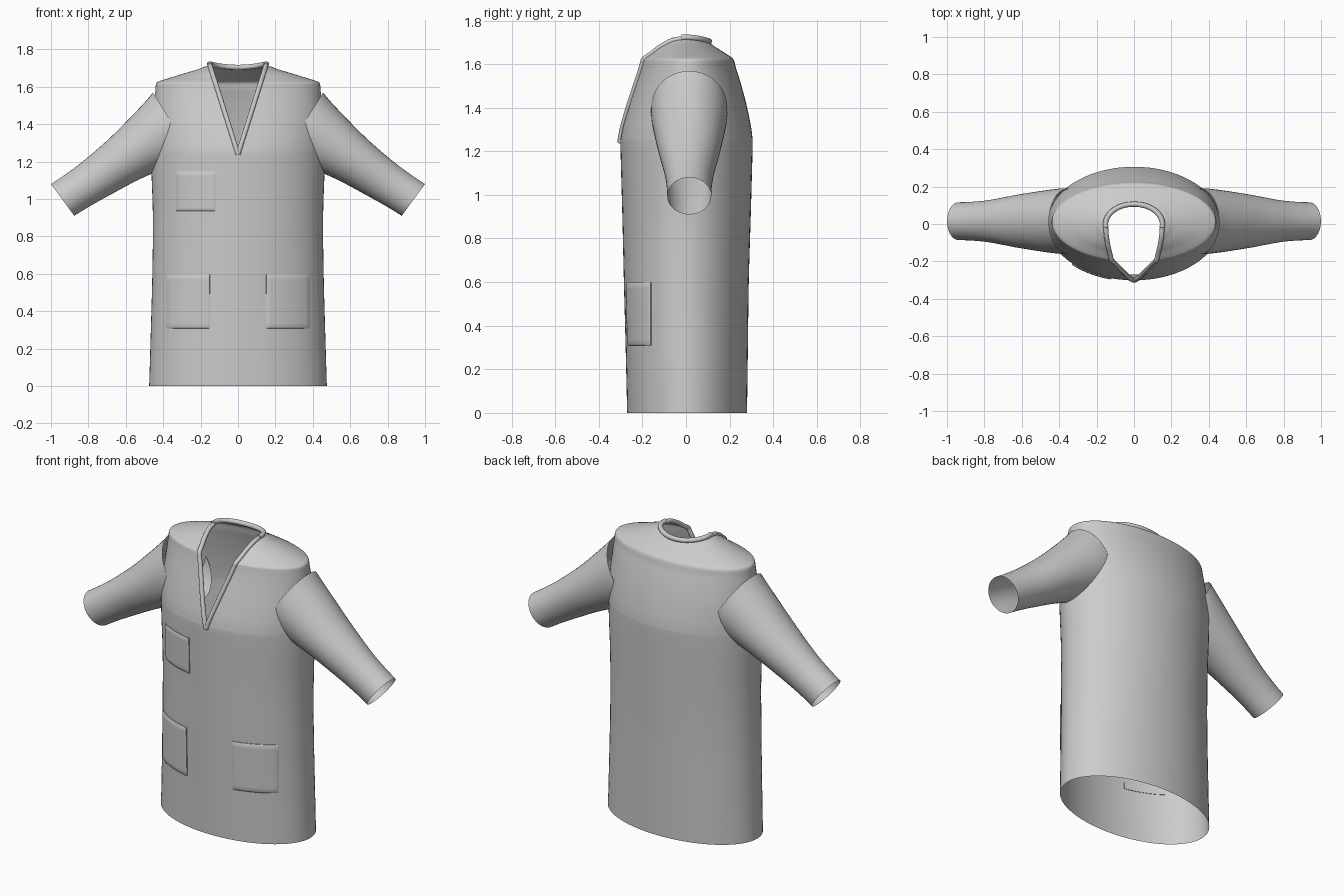
import bpy, bmesh, math
from mathutils import Vector

if "Cube" in bpy.data.objects:
    bpy.data.objects.remove(bpy.data.objects["Cube"])


def spline(keys, sub):
    """Catmull-Rom interpolation of tuples."""
    out = []
    for i in range(len(keys) - 1):
        p1, p2 = keys[i], keys[i + 1]
        p0 = keys[i - 1] if i else p1
        p3 = keys[i + 2] if i + 2 < len(keys) else p2
        for s in range(sub):
            t = s / sub
            out.append(tuple(
                0.5 * (2 * b + (c - a) * t + (2 * a - 5 * b + 4 * c - d) * t * t
                       + (3 * b - a - 3 * c + d) * t ** 3)
                for a, b, c, d in zip(p0, p1, p2, p3)))
    out.append(tuple(keys[-1]))
    return out


def finish(obj, angle=40):
    bpy.ops.object.select_all(action='DESELECT')
    obj.select_set(True)
    bpy.context.view_layer.objects.active = obj
    if obj.type != 'MESH':
        bpy.ops.object.convert(target='MESH')
    bpy.ops.object.shade_smooth_by_angle(angle=math.radians(angle))


def grid_object(name, rows, angle=40):
    """Skin a list of equal-length point rows."""
    bm = bmesh.new()
    vs = [[bm.verts.new(p) for p in row] for row in rows]
    for r0, r1 in zip(vs, vs[1:]):
        for i in range(len(r0) - 1):
            bm.faces.new((r0[i], r0[i + 1], r1[i + 1], r1[i]))
    bmesh.ops.remove_doubles(bm, verts=bm.verts, dist=1e-5)
    bmesh.ops.recalc_face_normals(bm, faces=bm.faces)
    me = bpy.data.meshes.new(name)
    bm.to_mesh(me)
    bm.free()
    obj = bpy.data.objects.new(name, me)
    bpy.context.collection.objects.link(obj)
    finish(obj, angle)
    return obj


def tube(name, pts, r):
    cu = bpy.data.curves.new(name, 'CURVE')
    cu.dimensions = '3D'
    cu.bevel_depth = r
    cu.bevel_resolution = 3
    cu.use_fill_caps = True
    sp = cu.splines.new('POLY')
    sp.points.add(len(pts) - 1)
    for q, p in zip(sp.points, pts):
        q.co = (*p, 1)
    obj = bpy.data.objects.new(name, cu)
    bpy.context.collection.objects.link(obj)
    finish(obj)


# Torso sections: height, half width, front y, back y
V_TIP, TOP = 1.24, 1.715
profile = spline([
    (0, .475, -.27, .28), (.3, .466, -.277, .284), (.6, .458, -.285, .288),
    (.9, .455, -.292, .297), (1.15, .463, -.299, .304), (V_TIP, .464, -.301, .306),
    (1.27, .464, -.298, .304), (1.32, .463, -.288, .297), (1.42, .458, -.26, .276),
    (1.52, .448, -.229, .249), (1.58, .442, -.212, .23), (1.605, .44, -.206, .224),
    (1.62, .436, -.202, .219), (1.63, .42, -.192, .21), (1.651, .355, -.165, .185),
    (1.672, .287, -.145, .16), (1.692, .22, -.125, .135), (1.705, .185, -.115, .12),
    (TOP, .152, -.11, .106)], 4)

# Torso shell, opened at the front above the V tip
N = 72
rows = []
for z, a, y0, y1 in profile:
    c, b = (y0 + y1) / 2, (y1 - y0) / 2
    w = max(0, .15 * (z - V_TIP) / (TOP - V_TIP))
    th0 = math.asin(min(.99, w / a))
    dip = max(0, (z - 1.63) / (TOP - 1.63)) * .018
    row = []
    for i in range(N + 1):
        th = th0 + (2 * math.pi - 2 * th0) * i / N
        row.append(Vector((a * math.sin(th), c - b * math.cos(th),
                           z - dip * max(0, -math.cos(th)) ** 2)))
    rows.append(row)
grid_object("tunic_body", rows, 50)

# Neckline trims: the V edging and the back collar roll
opening = [r for r in rows if r[0].z >= V_TIP - 1e-6]
edge_r = [r[0] for r in opening]
edge_l = [r[-1] for r in opening]
tube("neck_trim_left", edge_r, .013)
tube("neck_trim_right", edge_l, .013)
tube("back_collar", [p + Vector((0, 0, .007)) for p in rows[-1]], .014)

# Sleeves: centre x, centre z, half depth, half height, section tilt
stations = spline([
    (.348, 1.40, .175, .20, .565), (.42, 1.345, .172, .18, .58),
    (.60, 1.22, .145, .137, .62), (.76, 1.11, .115, .115, .64),
    (.86, 1.045, .104, .107, .635), (.9375, .995, .101, .105, .633)], 6)
for side, name in ((1, "left_sleeve"), (-1, "right_sleeve")):
    rings = []
    for x, z, ry, rn, tilt in stations:
        ring = []
        for i in range(49):
            t = 2 * math.pi * i / 48
            h = rn * math.cos(t)
            ring.append(Vector((side * (x + h * math.sin(tilt)),
                                .015 + ry * math.sin(t), z + h * math.cos(tilt))))
        rings.append(ring)
    grid_object(name, rings)


def on_body(x, z, off):
    """Point on the torso front, pushed outward by off."""
    for p, q in zip(profile, profile[1:]):
        if p[0] <= z <= q[0]:
            t = (z - p[0]) / (q[0] - p[0])
            _, a, y0, y1 = [m + (n - m) * t for m, n in zip(p, q)]
            break
    c, b = (y0 + y1) / 2, (y1 - y0) / 2
    y = -b * math.sqrt(1 - (x / a) ** 2)
    n = Vector((x / a ** 2, y / b ** 2, 0)).normalized()
    return Vector((x, c + y, z)) + n * off


# Patch pockets: raised panels with a softened rim
def pocket(name, x0, x1, z0, z1):
    def steps(lo, hi):
        e = .007
        return ([lo, lo, lo + e] +
                [lo + e + (hi - lo - 2 * e) * i / 12 for i in range(1, 12)] +
                [hi - e, hi, hi])
    xs, zs = steps(x0, x1), steps(z0, z1)
    rows = []
    for j, z in enumerate(zs):
        row = []
        for i, x in enumerate(xs):
            d = min(i, j, len(xs) - 1 - i, len(zs) - 1 - j)
            row.append(on_body(x, z, (-.003, .005, .009)[min(d, 2)]))
        rows.append(row)
    grid_object(name, rows, 60)


pocket("chest_pocket", -.33, -.12, .935, 1.147)
pocket("lower_pocket_right", -.38, -.15, .308, .597)
pocket("lower_pocket_left", .15, .38, .308, .597)
